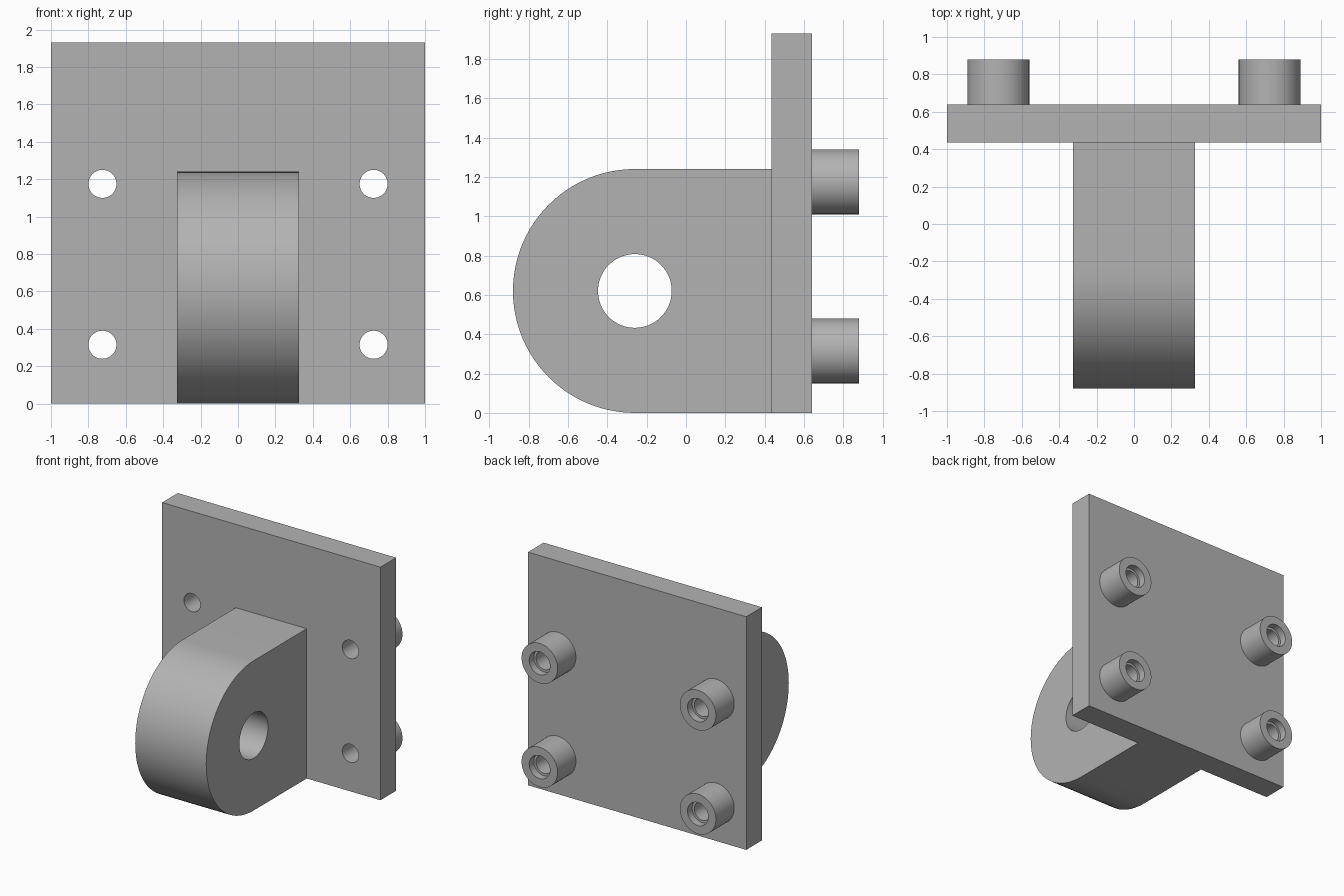
import bpy, bmesh, math
from mathutils import Matrix

if "Cube" in bpy.data.objects:
    bpy.data.objects.remove(bpy.data.objects["Cube"])

metal = bpy.data.materials.new("grey metal")
metal.diffuse_color = (0.45, 0.45, 0.45, 1)
metal.use_nodes = True
metal.node_tree.nodes["Principled BSDF"].inputs["Base Color"].default_value = metal.diffuse_color

PLATE_FRONT, PLATE_BACK, BOSS_BACK = 0.435, 0.64, 0.88
HOLES = [(x, z) for x in (-0.725, 0.725) for z in (0.315, 1.175)]


def finish(bm, name):
    bmesh.ops.recalc_face_normals(bm, faces=bm.faces)
    mesh = bpy.data.meshes.new(name)
    bm.to_mesh(mesh)
    bm.free()
    obj = bpy.data.objects.new(name, mesh)
    bpy.context.collection.objects.link(obj)
    mesh.materials.append(metal)
    return obj


def smooth(obj):
    bpy.ops.object.select_all(action='DESELECT')
    obj.select_set(True)
    bpy.context.view_layer.objects.active = obj
    bpy.ops.object.shade_smooth_by_angle(angle=math.radians(30))


def cylinder(bm, radius, length, centre, axis):
    turn = Matrix.Rotation(math.pi / 2, 4, 'Y' if axis == 'X' else 'X')
    bmesh.ops.create_cone(bm, cap_ends=True, segments=64, radius1=radius, radius2=radius,
                          depth=length, matrix=Matrix.Translation(centre) @ turn)


def cut(obj, cutter):
    mod = obj.modifiers.new("holes", 'BOOLEAN')
    mod.operation, mod.solver, mod.object = 'DIFFERENCE', 'EXACT', cutter
    bpy.context.view_layer.objects.active = obj
    bpy.ops.object.modifier_apply(modifier=mod.name)
    bpy.data.objects.remove(cutter)
    smooth(obj)


# Back plate with four bolt holes
bm = bmesh.new()
size = (2.0, PLATE_BACK - PLATE_FRONT, 1.93)
bmesh.ops.create_cube(bm, size=1, matrix=Matrix.Translation(
    (0, (PLATE_FRONT + PLATE_BACK) / 2, size[2] / 2)) @ Matrix.Diagonal((*size, 1)))
plate = finish(bm, "back_plate")
bm = bmesh.new()
for x, z in HOLES:
    cylinder(bm, 0.075, 0.6, (x, 0.54, z), 'Y')
cut(plate, finish(bm, "bolt_hole_cutter"))

# Rounded lug with a cross pin hole
R, CY, HALF = 0.62, -0.26, 0.325
bm = bmesh.new()
outline = [(PLATE_FRONT, 2 * R)]
for i in range(49):
    a = math.pi / 2 + math.pi * i / 48
    outline.append((CY + R * math.cos(a), R + R * math.sin(a)))
outline.append((PLATE_FRONT, 0))
face = bm.faces.new([bm.verts.new((-HALF, y, z)) for y, z in outline])
side = bmesh.ops.extrude_face_region(bm, geom=[face])
bmesh.ops.translate(bm, vec=(2 * HALF, 0, 0),
                    verts=[g for g in side["geom"] if isinstance(g, bmesh.types.BMVert)])
lug = finish(bm, "lug")
bm = bmesh.new()
cylinder(bm, 0.1875, 1, (0, CY, R), 'X')
cut(lug, finish(bm, "pin_hole_cutter"))

# Four counterbored bosses, each a lathed (radius, y) profile
STEP = BOSS_BACK - 0.06
PROFILE = [(0.075, PLATE_BACK), (0.165, PLATE_BACK), (0.165, BOSS_BACK),
           (0.095, BOSS_BACK), (0.095, STEP), (0.075, STEP)]
SEG = 64
for n, (x, z) in enumerate(HOLES, 1):
    bm = bmesh.new()
    rings = []
    for i in range(SEG):
        a = 2 * math.pi * i / SEG
        rings.append([bm.verts.new((x + r * math.cos(a), y, z + r * math.sin(a)))
                      for r, y in PROFILE])
    for i in range(SEG):
        p, q = rings[i], rings[(i + 1) % SEG]
        for j in range(len(PROFILE)):
            k = (j + 1) % len(PROFILE)
            bm.faces.new((p[j], p[k], q[k], q[j]))
    smooth(finish(bm, f"boss_{n}"))
